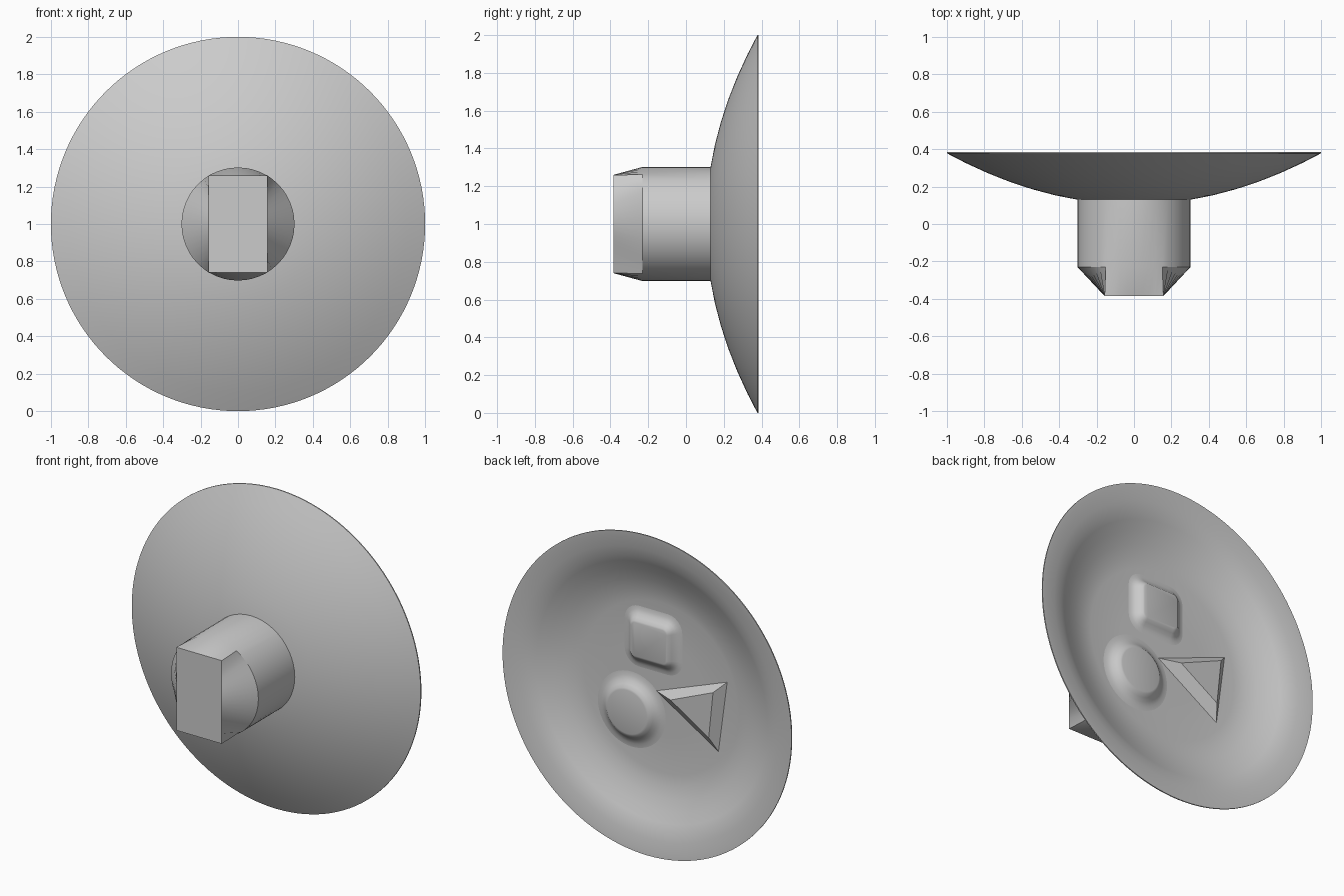
import bpy, bmesh
from math import cos, sin, pi, radians
from mathutils import Vector

cube = bpy.data.objects.get("Cube")
if cube:
    bpy.data.objects.remove(cube, do_unlink=True)

grey = bpy.data.materials.new("plain_grey")
grey.use_nodes = True
grey.diffuse_color = (0.6, 0.6, 0.6, 1)
grey.node_tree.nodes["Principled BSDF"].inputs["Base Color"].default_value = (0.6, 0.6, 0.6, 1)

CENTRE_Z = 1.0
FLOOR, RAISED = 0.25, 0.297


def loft(name, rings, angle=30):
    """Skin a list of (outline, y) rings, cap both ends, smooth by angle."""
    bm = bmesh.new()
    loops = [[bm.verts.new((x, y, z + CENTRE_Z)) for x, z in outline] for outline, y in rings]
    n = len(loops[0])
    for a, b in zip(loops, loops[1:]):
        for i in range(n):
            j = (i + 1) % n
            bm.faces.new((a[i], a[j], b[j], b[i]))
    bm.faces.new(loops[0])
    bm.faces.new(loops[-1])
    bmesh.ops.recalc_face_normals(bm, faces=bm.faces)
    mesh = bpy.data.meshes.new(name)
    bm.to_mesh(mesh)
    bm.free()
    mesh.materials.append(grey)
    obj = bpy.data.objects.new(name, mesh)
    bpy.context.collection.objects.link(obj)
    bpy.ops.object.select_all(action='DESELECT')
    obj.select_set(True)
    bpy.context.view_layer.objects.active = obj
    bpy.ops.object.shade_smooth_by_angle(angle=radians(angle))
    return obj


def circle(r, n, cx=0, cz=0):
    return [(cx + r * cos(2 * pi * i / n), cz + r * sin(2 * pi * i / n)) for i in range(n)]


def rounded_box(hx, hz, r, cx, cz, steps=6):
    pts = []
    for k, (sx, sz) in enumerate(((1, 1), (-1, 1), (-1, -1), (1, -1))):
        for i in range(steps + 1):
            a = pi / 2 * (k + i / steps)
            pts.append((cx + sx * (hx - r) + r * cos(a), cz + sz * (hz - r) + r * sin(a)))
    return pts


def boss(name, base, top, steps, angle=30):
    """Raised shape on the dish floor, blending a base outline into a top outline."""
    rings = []
    for t, h in steps:
        outline = [Vector(b).lerp(Vector(p), t) for b, p in zip(base, top)]
        rings.append((outline, FLOOR + (RAISED - FLOOR) * h))
    loft(name, rings, angle)


# Dish: curved front skin, thin rim, stepped hollow back with a flat floor
SEG = 128
front = [0.1, 0.3, 0.42, 0.54, 0.66, 0.78, 0.9, 1.0]
profile = [(r, 0.105 + 0.273 * r * r) for r in front]
profile += [(1.0, 0.385), (0.975, 0.383), (0.9, 0.37), (0.84, 0.355), (0.8, 0.336),
            (0.74, 0.308), (0.67, 0.28), (0.6, 0.26), (0.53, FLOOR), (0.3, FLOOR)]
loft("dish", [(circle(r, SEG), y) for r, y in profile])

# Stem: round shaft that tapers into a rectangular end
STEM = 48
half_x, half_z = 0.157, 0.26
end = []
for x, z in circle(1, STEM):
    u, v = x / cos(pi / 3), z / sin(pi / 3)
    m = max(abs(u), abs(v))
    end.append((half_x * u / m, half_z * v / m))
shaft = circle(0.302, STEM)
loft("stem", [(shaft, 0.15), (shaft, -0.23), (end, -0.385)])

# Raised shapes on the back
soft = [(0, 0), (0.25, 0.06), (0.5, 0.28), (0.7, 0.62), (0.88, 0.93), (1, 1)]
boss("round_boss", circle(0.235, 48, 0.2, -0.19), circle(0.135, 48, 0.2, -0.19), soft)
boss("square_boss", rounded_box(0.2, 0.19, 0.1, 0.05, 0.28),
     rounded_box(0.12, 0.105, 0.025, 0.05, 0.28), soft)
boss("triangle_boss", [(0.03, -0.03), (-0.46, 0.155), (-0.4, -0.295)],
     [(-0.1, -0.035), (-0.395, 0.09), (-0.365, -0.2)], [(0, 0), (1, 1)], 20)
